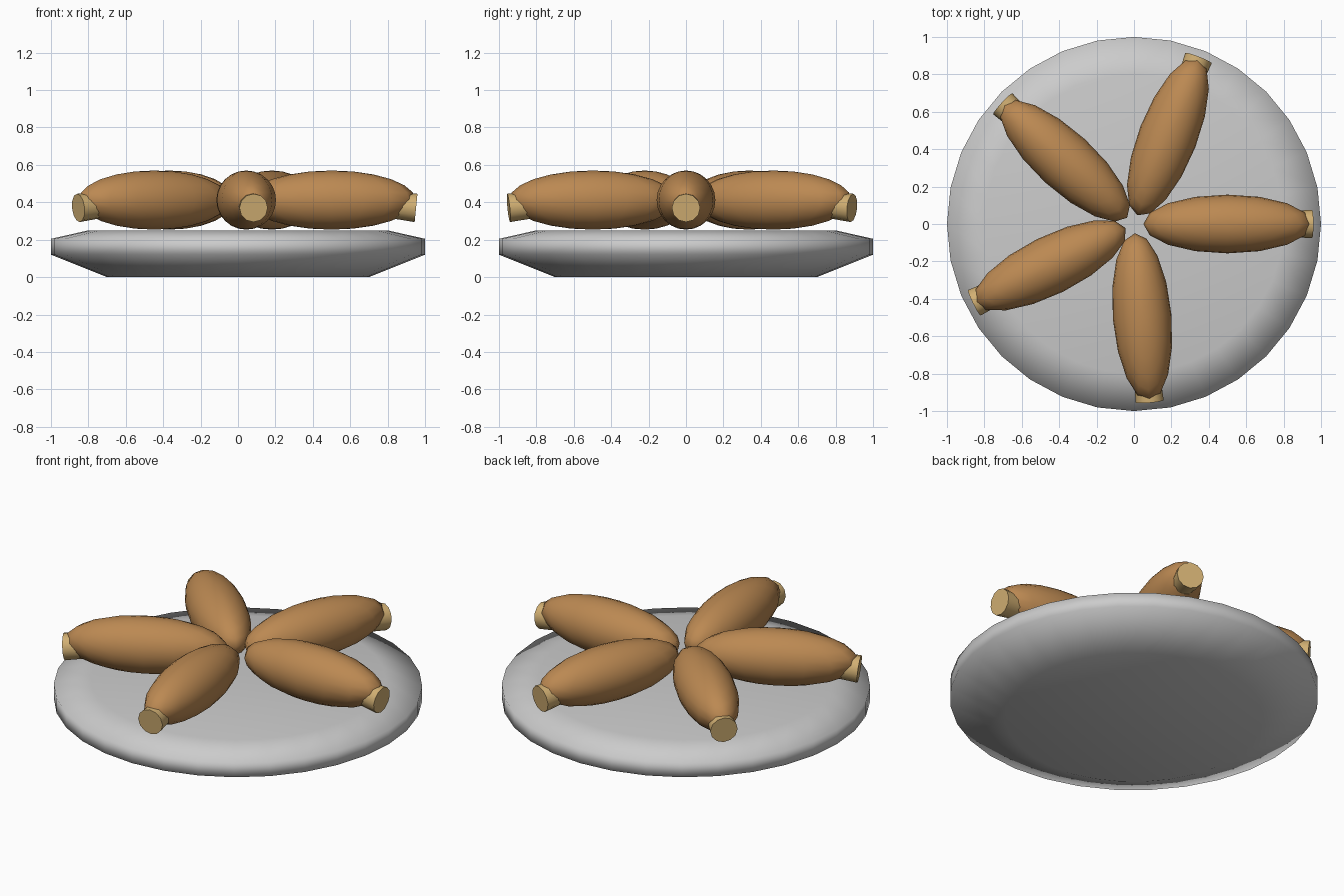
import bpy, bmesh, math
from mathutils import Matrix, Vector

if "Cube" in bpy.data.objects:
    bpy.data.objects.remove(bpy.data.objects["Cube"])


def material(name, color):
    m = bpy.data.materials.new(name)
    m.diffuse_color = color
    m.use_nodes = True
    m.node_tree.nodes["Principled BSDF"].inputs["Base Color"].default_value = m.diffuse_color
    return m


def finish(name, bm, mat=None, sharp_angle=None):
    me = bpy.data.meshes.new(name)
    bmesh.ops.recalc_face_normals(bm, faces=bm.faces)
    bm.to_mesh(me)
    bm.free()
    ob = bpy.data.objects.new(name, me)
    bpy.context.collection.objects.link(ob)
    if mat:
        me.materials.append(mat)
    me.shade_smooth()
    if sharp_angle:
        me.set_sharp_from_angle(angle=math.radians(sharp_angle))
    return ob


meat = material("roasted_meat", (0.50, 0.25, 0.085, 1))
bone = material("bone", (0.64, 0.43, 0.17, 1))

# Plate: lathed profile with 32 sides
bm = bmesh.new()
profile = [(0.7, 0), (1, 0.12), (1, 0.205), (0.8, 0.25)]
n = 32
rings = [[bm.verts.new((r * math.cos(math.tau * i / n), r * math.sin(math.tau * i / n), z))
          for i in range(n)] for r, z in profile]
for a, b in zip(rings, rings[1:]):
    for i in range(n):
        j = (i + 1) % n
        bm.faces.new((a[i], a[j], b[j], b[i]))
bm.faces.new(rings[0][::-1])
bm.faces.new(rings[-1])
finish("plate", bm)

# Five drumsticks fanned around the plate
for k in range(5):
    turn = Matrix.Rotation(1.2 * k, 4, 'Z')

    # Meat: stretched sphere
    bm = bmesh.new()
    shape = Matrix.Diagonal((0.45, 0.157, 0.158, 1))
    bmesh.ops.create_uvsphere(bm, u_segments=16, v_segments=12, radius=1,
                              matrix=turn @ Matrix.Translation((0.5, 0, 0.412)) @ shape)
    finish(f"drumstick_meat_{k + 1}", bm, meat)

    # Bone: slightly flared stub leaning down at the outer end
    bm = bmesh.new()
    axis = Vector((0.995, 0, -0.1)).normalized()
    centre = Vector((0.952, 0, 0.37)) - axis * 0.1
    aim = Matrix.Rotation(math.pi / 2 + 0.1, 4, 'Y')
    bmesh.ops.create_cone(bm, cap_ends=True, segments=12, radius1=0.064, radius2=0.076, depth=0.2,
                          matrix=turn @ Matrix.Translation(centre) @ aim)
    finish(f"drumstick_bone_{k + 1}", bm, bone, 40)
